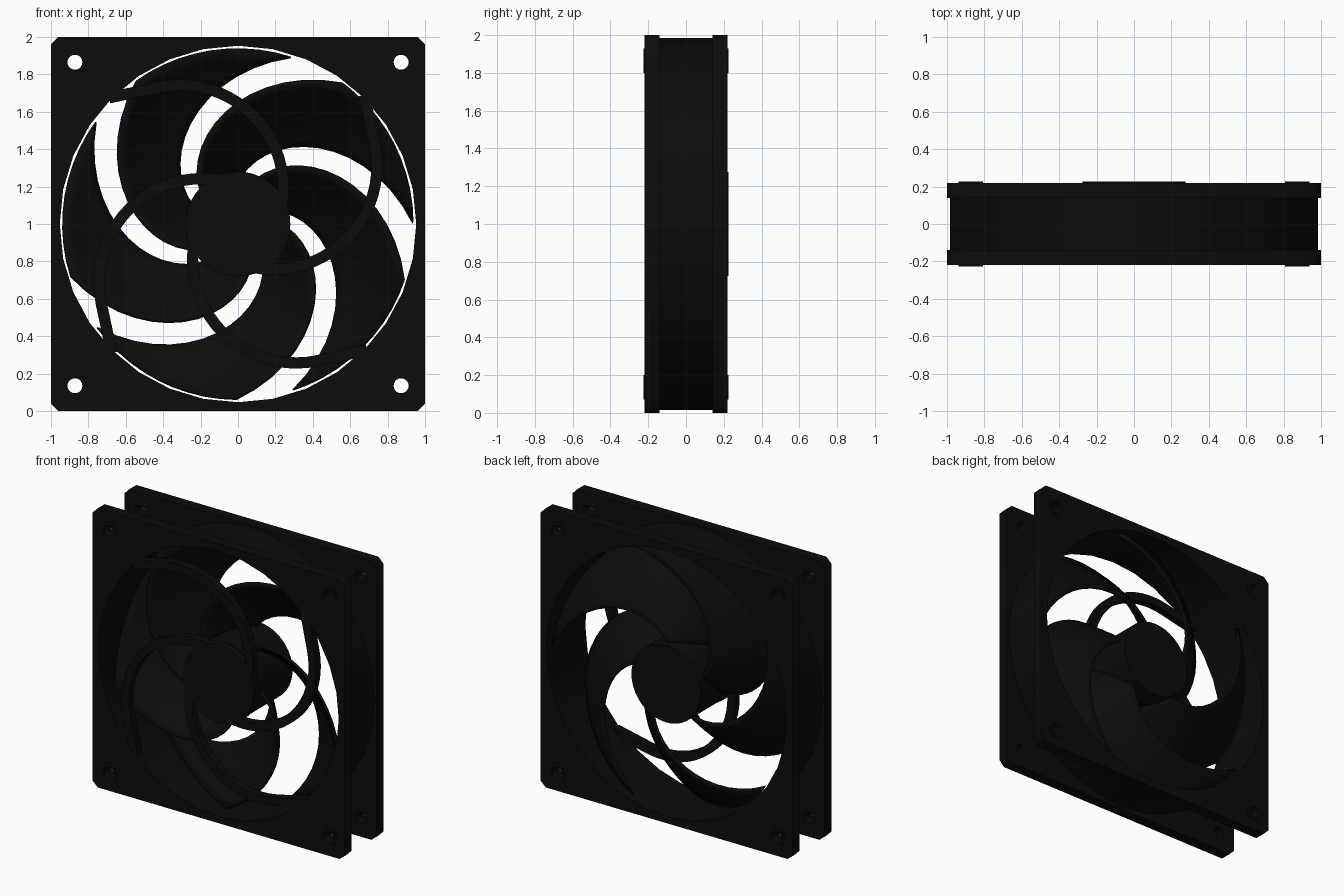
import bpy, bmesh, math
from mathutils import Vector

if "Cube" in bpy.data.objects:
    bpy.data.objects.remove(bpy.data.objects["Cube"])

black = bpy.data.materials.new("matte_black")
black.diffuse_color = (0.0035, 0.0035, 0.0035, 1)
black.use_nodes = True
black.node_tree.nodes["Principled BSDF"].inputs["Base Color"].default_value = black.diffuse_color


def circle(r, n, cx=0, cz=0):
    return [(cx + r * math.sin(math.tau * i / n), cz + r * math.cos(math.tau * i / n)) for i in range(n)]


def finish(ob, smooth=None):
    ob.data.materials.clear()
    ob.data.materials.append(black)
    if smooth:
        bpy.ops.object.select_all(action='DESELECT')
        ob.select_set(True)
        bpy.context.view_layer.objects.active = ob
        bpy.ops.object.shade_smooth_by_angle(angle=math.radians(smooth))
    return ob


def slab(name, loops, y0, y1, smooth=None):
    """Extrude outlines in the x-z plane (inner loops become holes) from y0 to y1."""
    cu = bpy.data.curves.new(name + "_outline", 'CURVE')
    cu.dimensions = '2D'
    cu.fill_mode = 'BOTH'
    cu.extrude = (y1 - y0) / 2
    for loop in loops:
        sp = cu.splines.new('POLY')
        sp.points.add(len(loop) - 1)
        for p, (x, z) in zip(sp.points, loop):
            p.co = (x, z, 0, 1)
        sp.use_cyclic_u = True
    tmp = bpy.data.objects.new(name + "_outline", cu)
    bpy.context.collection.objects.link(tmp)
    dg = bpy.context.evaluated_depsgraph_get()
    me = bpy.data.meshes.new_from_object(tmp.evaluated_get(dg))
    bpy.data.objects.remove(tmp)
    bm = bmesh.new()
    bm.from_mesh(me)
    bmesh.ops.remove_doubles(bm, verts=bm.verts, dist=1e-5)
    for v in bm.verts:
        x, z, d = v.co
        v.co = (x, (y0 + y1) / 2 - d, z + 1)
    bmesh.ops.recalc_face_normals(bm, faces=bm.faces)
    bm.to_mesh(me)
    bm.free()
    ob = bpy.data.objects.new(name, me)
    bpy.context.collection.objects.link(ob)
    return finish(ob, smooth)


# Square flanges with chamfered corners, fan opening and screw holes
C = 0.96
octagon = [(C, 1), (1, C), (1, -C), (C, -1), (-C, -1), (-1, -C), (-1, C), (-C, 1)]
corners = [(sx * 0.872, sz * 0.865) for sx in (-1, 1) for sz in (-1, 1)]
holes = [circle(0.04, 20, *c) for c in corners]
for name, s in (("front", -1), ("back", 1)):
    y0, y1 = sorted((s * 0.14, s * 0.22))
    slab(name + "_flange", [octagon, circle(0.953, 32)] + holes, y0, y1)
    # Raised pads around the screw holes
    for c in corners:
        y0, y1 = sorted((s * 0.215, s * 0.226))
        slab(name + "_screw_pad", [circle(0.065, 20, *c), circle(0.04, 20, *c)], y0, y1)

# Round duct between the flanges
slab("duct", [circle(0.985, 32), circle(0.953, 32)], -0.14, 0.14, 30)

# Fixed motor plate and spinning hub
slab("motor_plate", [circle(0.28, 40)], -0.22, -0.165, 30)
slab("hub", [circle(0.275, 40)], -0.155, 0.226, 30)

# Four curved struts: an arc leaving the hub, then a straight run to the flange
centre, R, half = Vector((0.19, 0.31)), 0.553, 0.03
left, right = [], []
for i in range(25):
    a = math.radians(-125 + 137 * i / 24)
    d = Vector((math.cos(a), math.sin(a)))
    left.append(centre + d * (R - half))
    right.append(centre + d * (R + half))
run = Vector((-d.y, d.x)) * 0.27
left.append(left[-1] + run)
right.append(right[-1] + run)
for k in range(4):
    c, s = math.cos(k * math.pi / 2), math.sin(k * math.pi / 2)
    slab("strut", [[(p.x * c - p.y * s, p.x * s + p.y * c) for p in right + left[::-1]]],
         -0.219, -0.165, 30)


# Five swept, pitched blades
def blade(tip_angle):
    nr, nc = 14, 10
    bm = bmesh.new()
    grid = []
    for i in range(nr + 1):
        r = 0.255 + 0.68 * i / nr
        sweep = 78 - 127 * (r - 0.3)
        row = []
        for j in range(nc + 1):
            u = j / nc
            a = math.radians(tip_angle + sweep + 53 * (1 - u))
            y = -0.125 + 0.3 * u + 0.03 * math.sin(math.pi * u)
            row.append(bm.verts.new((r * math.cos(a), y, 1 + r * math.sin(a))))
        grid.append(row)
    for i in range(nr):
        for j in range(nc):
            bm.faces.new((grid[i][j], grid[i + 1][j], grid[i + 1][j + 1], grid[i][j + 1]))
    bmesh.ops.recalc_face_normals(bm, faces=bm.faces)
    me = bpy.data.meshes.new("blade")
    bm.to_mesh(me)
    bm.free()
    ob = bpy.data.objects.new("blade", me)
    bpy.context.collection.objects.link(ob)
    finish(ob, 40)
    mod = ob.modifiers.new("thickness", 'SOLIDIFY')
    mod.thickness = 0.018
    mod.offset = 0


for k in range(5):
    blade(3 + 72 * k)
